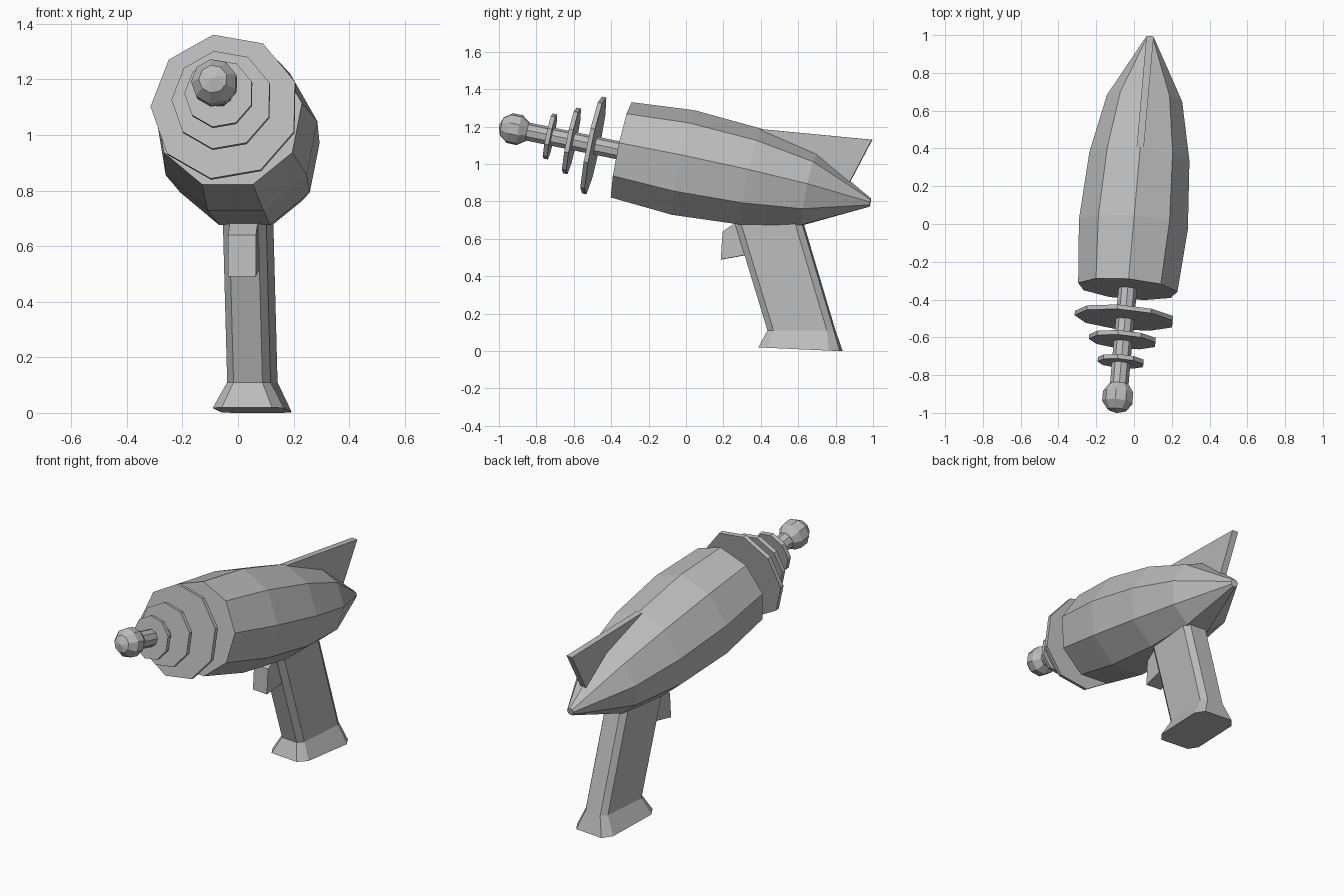
import bpy, bmesh, math
from mathutils import Vector

cube = bpy.data.objects.get("Cube")
if cube:
    bpy.data.objects.remove(cube, do_unlink=True)

# One plain grey for the whole model
grey = bpy.data.materials.new("plain grey")
grey.use_nodes = True
COLOUR = (0.5, 0.5, 0.5, 1)
grey.diffuse_color = COLOUR
grey.node_tree.nodes["Principled BSDF"].inputs["Base Color"].default_value = COLOUR

# Tilted centre line: it runs back, slightly sideways and down
YAW, PITCH = 0.0885, -0.207
ORIGIN = Vector((-0.003, 0, 0.997))
SLOPE = Vector((YAW, 1, PITCH))
AXIS = SLOPE.normalized()
SIDE = AXIS.cross(Vector((0, 0, 1))).normalized()
UP = SIDE.cross(AXIS)
SIDES = 9


def loft(name, rings, caps=True):
    """Skin a list of equal-length point rings; one-point rings make tips."""
    bm = bmesh.new()
    rows = [[bm.verts.new(p) for p in ring] for ring in rings]
    for a, b in zip(rows, rows[1:]):
        n = max(len(a), len(b))
        for i in range(n):
            j = (i + 1) % n
            if len(a) == 1:
                bm.faces.new((a[0], b[i], b[j]))
            elif len(b) == 1:
                bm.faces.new((a[j], a[i], b[0]))
            else:
                bm.faces.new((a[i], b[i], b[j], a[j]))
    for end in (rows[0], rows[-1]):
        if len(end) > 2:
            bm.faces.new(end)
    bmesh.ops.recalc_face_normals(bm, faces=bm.faces)
    mesh = bpy.data.meshes.new(name)
    bm.to_mesh(mesh)
    bm.free()
    mesh.materials.append(grey)
    obj = bpy.data.objects.new(name, mesh)
    bpy.context.collection.objects.link(obj)
    return obj


def lathe(name, profile, turn):
    """Turn (distance along axis, radius) pairs around the centre line."""
    rings = []
    for t, r in profile:
        centre = ORIGIN + AXIS * t
        if r == 0:
            rings.append([centre])
            continue
        angles = [math.radians(turn) + math.tau * i / SIDES for i in range(SIDES)]
        rings.append([centre + (SIDE * math.cos(a) + UP * math.sin(a)) * r for a in angles])
    return loft(name, rings)


def along(y):
    return y * SLOPE.length


def yawed(off, y, z):
    """Point at a sideways offset from the vertical plane of the centre line."""
    return Vector((ORIGIN.x + YAW * y + off, y - YAW * off, z))


def plate(name, outline, half):
    return loft(name, [[yawed(s * half, y, z) for y, z in outline] for s in (-1, 1)])


# Body
body_rows = [(-0.344, 0.268), (-0.012, 0.294), (0.348, 0.27), (0.659, 0.203), (0.985, 0.023)]
lathe("body", [(along(y), r) for y, r in body_rows], 90)

# Barrel with three cooling discs
lathe("barrel", [(along(-0.87), 0.05), (along(-0.32), 0.05)], 90)
for label, y, r in (("large", -0.495, 0.268), ("middle", -0.612, 0.182), ("small", -0.727, 0.125)):
    t = along(y)
    lathe(label + "_disc", [(t - 0.012, r), (t + 0.012, r)], 100)

# Ball on the muzzle
BALL_R, BALL_T, BANDS = 0.087, along(-0.916), 5
ball = [(BALL_T - BALL_R * math.cos(math.pi * i / BANDS),
         BALL_R * math.sin(math.pi * i / BANDS) if 0 < i < BANDS else 0)
        for i in range(BANDS + 1)]
lathe("muzzle_ball", ball, 100)

# Tail fin
plate("tail_fin", [(0.40, 1.187), (0.995, 1.13), (0.84, 0.835), (0.6, 0.9)], 0.019)

# Trigger
plate("trigger", [(0.20, 0.64), (0.19, 0.49), (0.33, 0.515), (0.42, 0.72), (0.32, 0.72)], 0.05)


# Grip with a flared foot
def grip_ring(front, back, z_front, z_back, half, flat, bevel):
    outline = [(-flat, front), (flat, front), (half, front + bevel), (half, back - bevel),
               (flat, back), (-flat, back), (-half, back - bevel), (-half, front + bevel)]
    return [yawed(x, y, z_front + (z_back - z_front) * (y - front) / (back - front))
            for x, y in outline]


loft("grip", [
    grip_ring(0.215, 0.575, 0.85, 0.85, 0.078, 0.052, 0.035),
    grip_ring(0.44, 0.795, 0.11, 0.11, 0.078, 0.052, 0.035),
    grip_ring(0.395, 0.83, 0.02, 0.0, 0.128, 0.09, 0.055),
])
